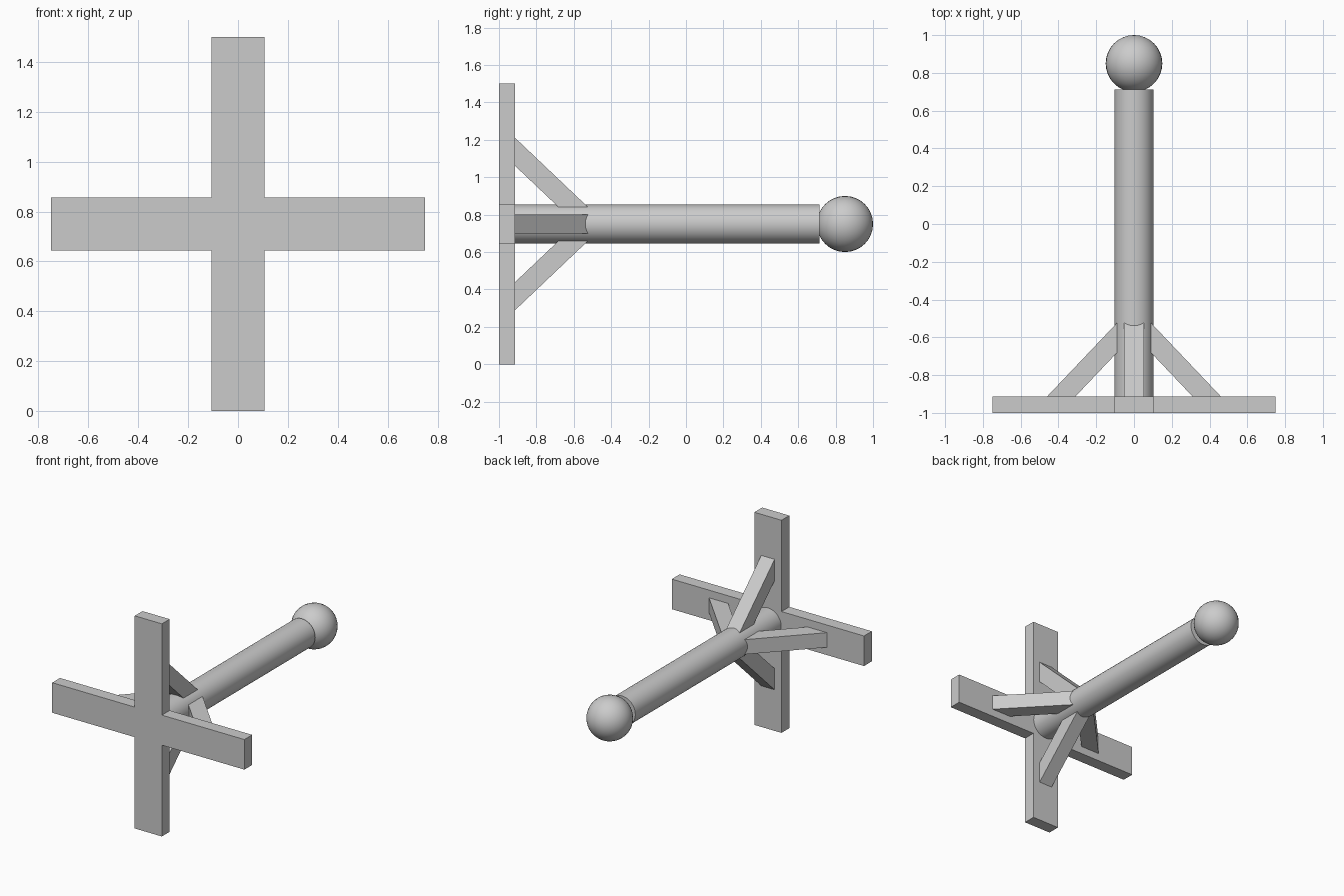
import bpy, bmesh, math
from mathutils import Matrix, Vector

if "Cube" in bpy.data.objects:
    bpy.data.objects.remove(bpy.data.objects["Cube"])

CENTRE_Z = 0.75
BACK, PLATE = -1.0, -0.913


def prism(name, points, offset):
    """Extrude a flat outline by an offset vector."""
    bm = bmesh.new()
    face = bm.faces.new([bm.verts.new(p) for p in points])
    ext = bmesh.ops.extrude_face_region(bm, geom=[face], use_keep_orig=True)
    verts = [g for g in ext["geom"] if isinstance(g, bmesh.types.BMVert)]
    bmesh.ops.translate(bm, verts=verts, vec=Vector(offset))
    bmesh.ops.recalc_face_normals(bm, faces=bm.faces[:])
    mesh = bpy.data.meshes.new(name)
    bm.to_mesh(mesh)
    bm.free()
    obj = bpy.data.objects.new(name, mesh)
    bpy.context.collection.objects.link(obj)
    return obj


# Cross-shaped mounting plate
a, b = 0.106, 0.75
quarter = [(b, -a), (b, a), (a, a)]
outline = []
for i in range(4):
    rot = Matrix.Rotation(i * math.pi / 2, 2)
    for p in quarter:
        q = rot @ Vector(p)
        outline.append((q.x, BACK, q.y + CENTRE_Z))
prism("cross_plate", outline, (0, PLATE - BACK, 0))

# Four diagonal braces, sunk slightly into the shaft
w, slope, inner_r = 0.052, 0.95, 0.075
r_in, r_out = 0.31, 0.46
profile = [(-w, PLATE, r_in), (-w, PLATE, r_out),
           (-w, PLATE + (r_out - inner_r) / slope, inner_r),
           (-w, PLATE + (r_in - inner_r) / slope, inner_r)]
for i, side in enumerate(("top", "right", "bottom", "left")):
    brace = prism("brace_" + side, profile, (2 * w, 0, 0))
    brace.rotation_euler = (0, i * math.pi / 2, 0)
    brace.location.z = CENTRE_Z

# Round shaft
end = 0.713
bpy.ops.mesh.primitive_cylinder_add(
    vertices=32, radius=0.104, depth=end - PLATE,
    location=(0, (end + PLATE) / 2, CENTRE_Z), rotation=(math.pi / 2, 0, 0))
bpy.context.object.name = "shaft"
bpy.ops.object.shade_smooth_by_angle()

# Ball at the tip
bpy.ops.mesh.primitive_uv_sphere_add(
    segments=32, ring_count=16, radius=0.15,
    location=(0, 0.85, CENTRE_Z), rotation=(math.pi / 2, 0, 0))
bpy.context.object.name = "ball_tip"
bpy.ops.object.shade_smooth_by_angle()
